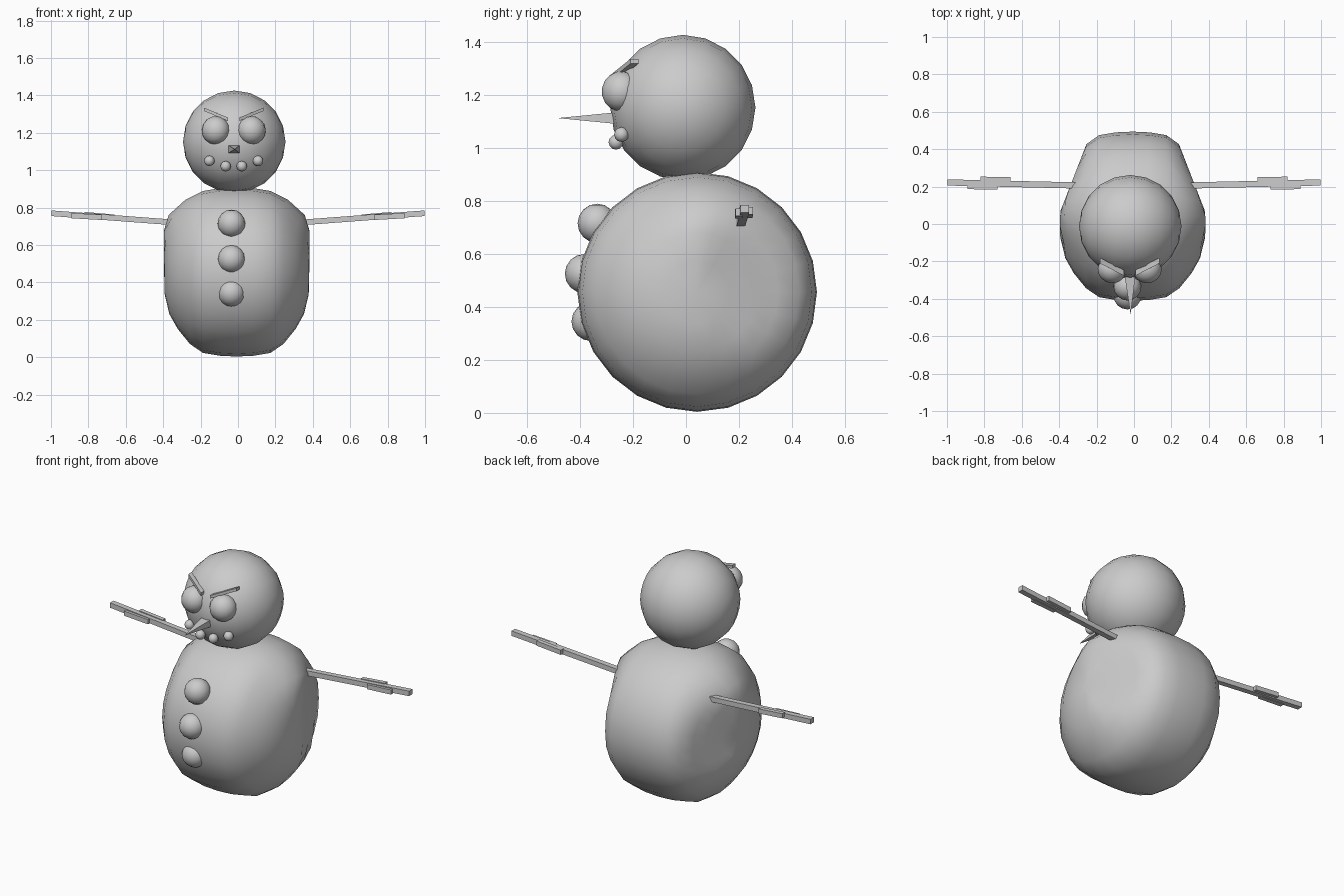
import bpy, bmesh
from math import cos, sin, pi, exp, radians
from mathutils import Vector

if "Cube" in bpy.data.objects:
    bpy.data.objects.remove(bpy.data.objects["Cube"])


def add_object(name, bm, smooth=None):
    bmesh.ops.recalc_face_normals(bm, faces=bm.faces)
    mesh = bpy.data.meshes.new(name)
    bm.to_mesh(mesh)
    bm.free()
    ob = bpy.data.objects.new(name, mesh)
    bpy.context.collection.objects.link(ob)
    if smooth:
        bpy.ops.object.select_all(action='DESELECT')
        ob.select_set(True)
        bpy.context.view_layer.objects.active = ob
        bpy.ops.object.shade_smooth_by_angle(angle=radians(smooth))
    return ob


def ball(name, loc, r, seg=20, scale=(1, 1, 1), rot=(0, 0, 0)):
    bm = bmesh.new()
    bmesh.ops.create_uvsphere(bm, u_segments=seg, v_segments=seg // 2, radius=r)
    ob = add_object(name, bm, 60)
    ob.location, ob.scale, ob.rotation_euler = loc, scale, rot
    return ob


def bar(name, a, b, width, height):
    """Square bar between two points, ends cut square to x."""
    bm = bmesh.new()
    rings = []
    for p in (Vector(a), Vector(b)):
        rings.append([bm.verts.new(p + Vector((0, sy * width / 2, sz * height / 2)))
                      for sy, sz in ((-1, -1), (1, -1), (1, 1), (-1, 1))])
    for i in range(4):
        j = (i + 1) % 4
        bm.faces.new((rings[0][i], rings[0][j], rings[1][j], rings[1][i]))
    bm.faces.new(rings[0])
    bm.faces.new(rings[1])
    return add_object(name, bm)


# body: barrel turned about the x axis, pushed out at the shoulders, narrowed at the back
half = [(0.36, 0.225), (0.315, 0.305), (0.25, 0.385), (0.18, 0.433), (0.09, 0.448)]
profile = ([(-0.385, 0.12)] + [(-x, r) for x, r in half] + [(0, 0.452)]
           + [(x, r) for x, r in reversed(half)] + [(0.385, 0.12)])
SEG = 24
bm = bmesh.new()
rings = [[bm.verts.new((x, 0.042 + r * cos(2 * pi * i / SEG), 0.456 + r * sin(2 * pi * i / SEG)))
          for i in range(SEG)] for x, r in profile]
for a, b in zip(rings, rings[1:]):
    for i in range(SEG):
        j = (i + 1) % SEG
        bm.faces.new((a[i], a[j], b[j], b[i]))
for ring, x in ((rings[0], -0.39), (rings[-1], 0.39)):
    pole = bm.verts.new((x, 0.042, 0.456))
    for i in range(SEG):
        bm.faces.new((ring[i], ring[(i + 1) % SEG], pole))
for v in bm.verts:
    side = 1 if v.co.x > 0 else -1
    ax = abs(v.co.x)
    if ax > 0.2:
        d2 = (v.co.y - 0.07) ** 2 + (v.co.z - 0.72) ** 2
        ax = min(0.388, ax + 0.055 * exp(-d2 / 0.02))
        if v.co.y > 0.06:
            ax = min(ax, 0.39 - 0.389 * (v.co.y - 0.06))
    v.co.x = side * ax - 0.007
add_object("body", bm, 60)

# head
ball("head", (-0.02, -0.012, 1.152), 0.274, 20, rot=(0, pi / 2, 0))

# buttons
for i, (y, z) in enumerate(((-0.335, 0.715), (-0.383, 0.525), (-0.358, 0.345))):
    ball(f"button_{i + 1}", (-0.035, y, z), 0.074, 16)

# face: eyes, brows, mouth stones mirrored around the head centre
CX = -0.023
for s, side in ((-1, "left"), (1, "right")):
    ball(f"eye_{side}", (CX + s * 0.096, -0.245, 1.213), 0.076, 16,
         (1, 0.95, 1), (radians(-10), 0, s * radians(25)))
    bar(f"brow_{side}", (CX + s * 0.03, -0.262, 1.272), (CX + s * 0.16, -0.195, 1.326), 0.03, 0.018)
    ball(f"mouth_inner_{side}", (CX + s * 0.043, -0.264, 1.021), 0.028, 12)
    ball(f"mouth_outer_{side}", (CX + s * 0.13, -0.243, 1.05), 0.028, 12)

# nose: four-sided spike
bm = bmesh.new()
base = [bm.verts.new((-0.022 + x, -0.24, 1.112 + z))
        for x, z in ((-0.034, -0.024), (0.034, -0.024), (0.034, 0.024), (-0.034, 0.024))]
tip = bm.verts.new((-0.018, -0.485, 1.112))
bm.faces.new(base)
for i in range(4):
    bm.faces.new((base[i], base[(i + 1) % 4], tip))
add_object("nose", bm)

# arms: a stick with two flat prongs
for s, side in ((-1, "left"), (1, "right")):
    bar(f"arm_{side}", (s * 0.29, 0.206, 0.717), (s * 0.997, 0.222, 0.77), 0.033, 0.03)
    bar(f"prong_back_{side}", (s * 0.66, 0.238, 0.749), (s * 0.82, 0.24, 0.763), 0.026, 0.028)
    bar(f"prong_front_{side}", (s * 0.73, 0.199, 0.748), (s * 0.89, 0.2, 0.757), 0.028, 0.028)
